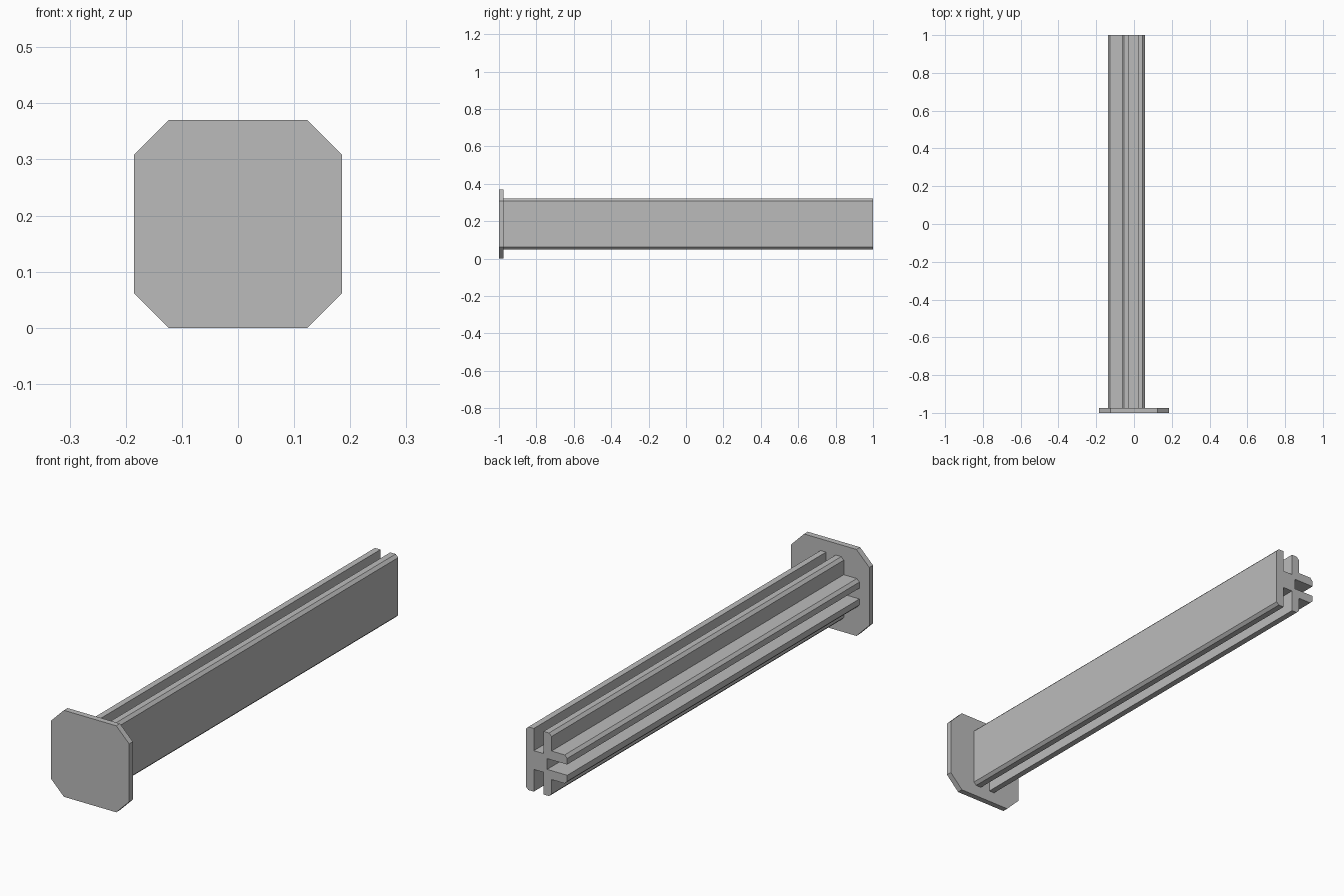
import bpy
import bmesh

cube = bpy.data.objects.get("Cube")
if cube:
    bpy.data.objects.remove(cube, do_unlink=True)

GREY = (0.5, 0.5, 0.5, 1.0)
grey = bpy.data.materials.new("plain_grey")
grey.use_nodes = True
grey.diffuse_color = GREY
grey.node_tree.nodes["Principled BSDF"].inputs["Base Color"].default_value = GREY

MID = 0.185          # height of the beam axis, and half the plate width
FRONT, BACK = -1.0, 1.0
PLATE_BACK = FRONT + 0.025


def extrude_profile(name, points, y0, y1):
    """Extrude a closed (x, z) outline along y."""
    bm = bmesh.new()
    face = bm.faces.new([bm.verts.new((x, y0, z)) for x, z in points])
    result = bmesh.ops.extrude_face_region(bm, geom=[face])
    verts = [v for v in result["geom"] if isinstance(v, bmesh.types.BMVert)]
    bmesh.ops.translate(bm, verts=verts, vec=(0, y1 - y0, 0))
    bmesh.ops.recalc_face_normals(bm, faces=bm.faces)
    mesh = bpy.data.meshes.new(name)
    bm.to_mesh(mesh)
    bm.free()
    mesh.materials.append(grey)
    obj = bpy.data.objects.new(name, mesh)
    bpy.context.collection.objects.link(obj)
    return obj


# End plate: square with cut corners
h, c = MID, MID - 0.061
octagon = [(-c, -h), (c, -h), (h, -c), (h, c), (c, h), (-c, h), (-h, c), (-h, -c)]
extrude_profile("end_plate", [(x, z + MID) for x, z in octagon], FRONT, PLATE_BACK)

# Slotted beam: flat wall on +x, second web, and two ribs towards -x
tip, outer, inner, floor, cut = 0.135, 0.061, 0.023, 0.04, 0.012
upper = [
    (outer, tip - cut), (outer - cut, tip), (inner, tip),       # wall
    (inner, floor), (-inner, floor),                            # upper slot
    (-inner, tip), (-outer + cut, tip), (-outer, tip - cut),    # second web
    (-outer, outer), (-tip + cut, outer), (-tip, outer - cut),  # rib
    (-tip, inner), (-floor, inner),                             # side slot
]
profile = upper + [(x, -z) for x, z in reversed(upper)]
extrude_profile("slotted_beam", [(x - 0.003, z + MID) for x, z in profile],
                PLATE_BACK, BACK)
